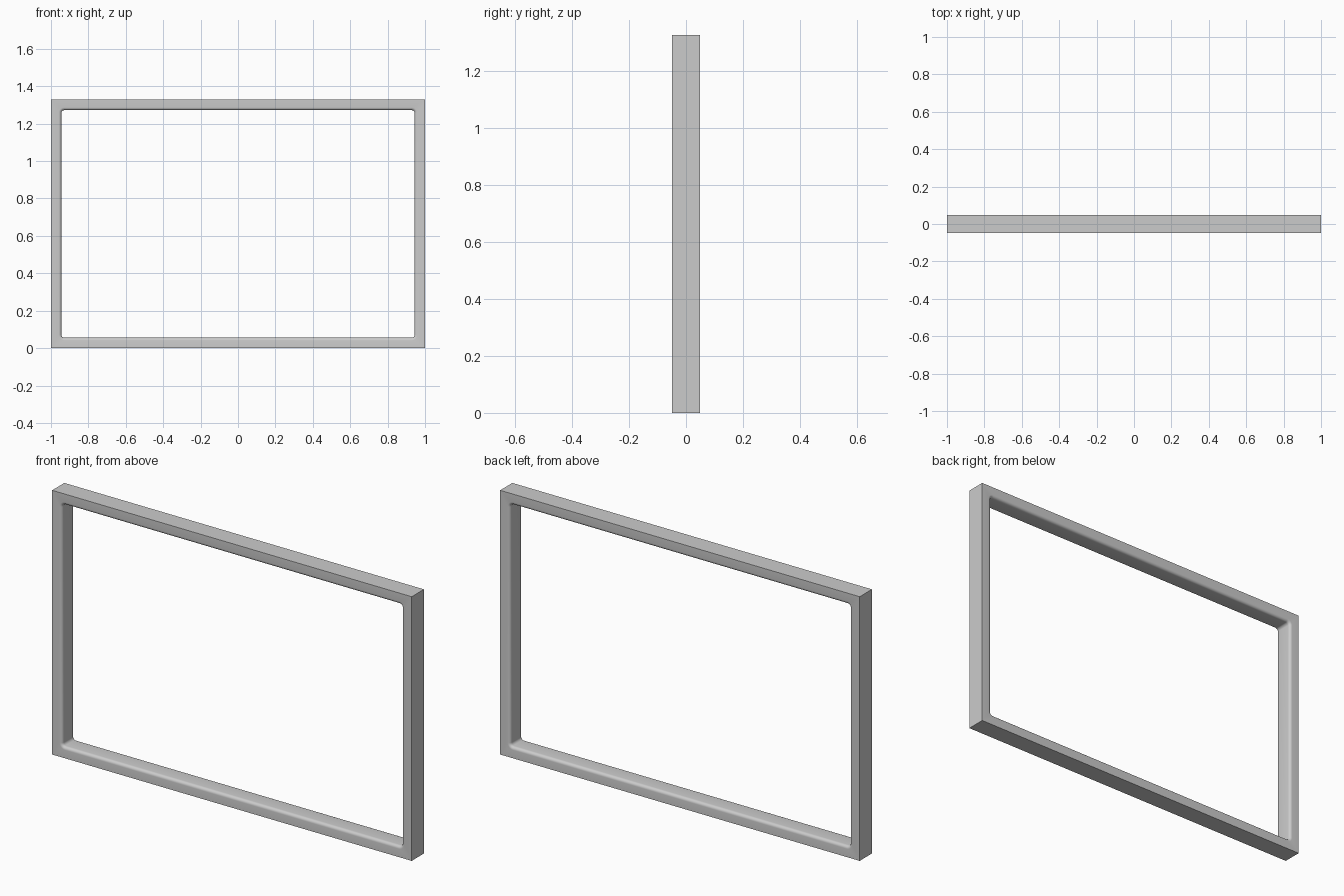
import bpy, bmesh
from math import cos, sin, pi

if "Cube" in bpy.data.objects:
    bpy.data.objects.remove(bpy.data.objects["Cube"])

W, H, D = 2.0, 1.328, 0.097     # overall size
RAIL = 0.056                    # rail thickness
R_CORNER = 0.015                # rounding of the opening's corners
R_EDGE = 0.015                  # rounding of the inner front/back edges
SEG = 6                         # segments per rounding

bm = bmesh.new()
hw, hh, hd = W / 2, H / 2, D / 2


def inner_ring(offset, y):
    """Rounded rectangle loop of the opening, grown by offset."""
    ring = []
    cx, cz, r = hw - RAIL - R_CORNER, hh - RAIL - R_CORNER, R_CORNER + offset
    for k, (sx, sz) in enumerate([(1, 1), (-1, 1), (-1, -1), (1, -1)]):
        for i in range(SEG + 1):
            a = pi / 2 * (k + i / SEG)
            ring.append(bm.verts.new((sx * cx + r * cos(a), y, hh + sz * cz + r * sin(a))))
    return ring


def outer_ring(y):
    """Sharp outer rectangle, each corner repeated to pair with inner_ring."""
    corners = [bm.verts.new((sx * hw, y, hh + sz * hh))
               for sx, sz in [(1, 1), (-1, 1), (-1, -1), (1, -1)]]
    return [v for v in corners for _ in range(SEG + 1)]


# closed cross-section: outer front, rounded inner edges, outer back
arc = [pi / 2 * i / SEG for i in range(SEG + 1)]
section = [(R_EDGE * (1 - sin(a)), -hd + R_EDGE * (1 - cos(a))) for a in arc]
section += [(d, -y) for d, y in reversed(section)]
rings = [outer_ring(-hd)] + [inner_ring(d, y) for d, y in section] + [outer_ring(hd)]

# skin between neighbouring loops
n = len(rings[0])
for k, ring in enumerate(rings):
    nxt = rings[(k + 1) % len(rings)]
    for i in range(n):
        j = (i + 1) % n
        quad = list(dict.fromkeys([ring[i], ring[j], nxt[j], nxt[i]]))
        if len(quad) > 2:
            bm.faces.new(quad)
bmesh.ops.recalc_face_normals(bm, faces=bm.faces)

mesh = bpy.data.meshes.new("frame")
bm.to_mesh(mesh)
bm.free()
frame = bpy.data.objects.new("frame", mesh)
bpy.context.collection.objects.link(frame)
bpy.context.view_layer.objects.active = frame
frame.select_set(True)
bpy.ops.object.shade_smooth_by_angle(angle=pi / 6)
